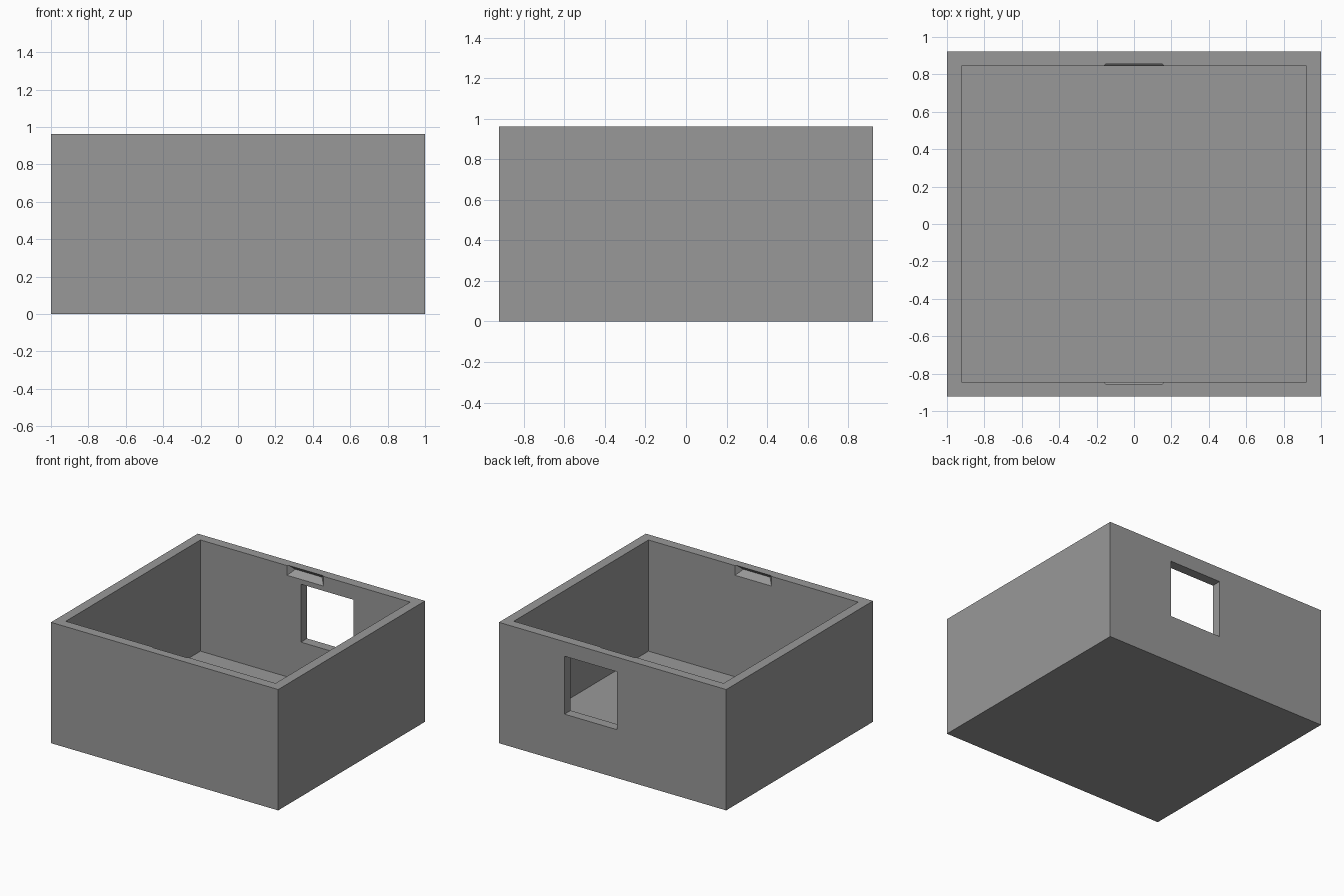
import bpy, bmesh
from mathutils import Vector

if "Cube" in bpy.data.objects:
    bpy.data.objects.remove(bpy.data.objects["Cube"])

# Overall sizes
HX, HY, H, WALL = 1.0, 0.923, 0.9615, 0.077

grey = bpy.data.materials.new("plain grey")
grey.diffuse_color = (0.318, 0.318, 0.318, 1)
grey.use_nodes = True
grey.node_tree.nodes["Principled BSDF"].inputs["Base Color"].default_value = grey.diffuse_color


def make_object(name, bm):
    bmesh.ops.recalc_face_normals(bm, faces=bm.faces)
    mesh = bpy.data.meshes.new(name)
    bm.to_mesh(mesh)
    bm.free()
    mesh.materials.append(grey)
    obj = bpy.data.objects.new(name, mesh)
    bpy.context.collection.objects.link(obj)
    return obj


def box(name, lo, hi):
    lo, hi = Vector(lo), Vector(hi)
    bm = bmesh.new()
    bmesh.ops.create_cube(bm, size=1)
    for v in bm.verts:
        v.co = (lo + hi) / 2 + v.co * (hi - lo)
    return make_object(name, bm)


def groove_cutter(name, y, z, half_len=0.16, r=0.043):
    # Diamond bar with ends tapering at 45 degrees
    bm = bmesh.new()
    for s in (-1, 1):
        for t in (-1, 1):
            bm.verts.new((s * half_len, y, z + t * r))
            bm.verts.new((s * (half_len - r), y + t * r, z))
    bmesh.ops.convex_hull(bm, input=bm.verts)
    return make_object(name, bm)


def cut(target, cutter):
    mod = target.modifiers.new("cut", 'BOOLEAN')
    mod.operation = 'DIFFERENCE'
    mod.solver = 'EXACT'
    mod.object = cutter
    cutter.hide_render = True
    bpy.context.view_layer.objects.active = target
    bpy.ops.object.modifier_apply(modifier=mod.name)
    bpy.data.objects.remove(cutter)


# Open box: outer block with a hollow inside
case = box("open_box", (-HX, -HY, 0), (HX, HY, H))
cut(case, box("cavity", (WALL - HX, WALL - HY, WALL), (HX - WALL, HY - WALL, H + 0.2)))

# Square opening through the back wall
cut(case, box("window", (-0.0385, HY - 0.15, 0.385), (0.423, HY + 0.1, 0.846)))

# Catch grooves just under the rim, front and back
for side in (-1, 1):
    cut(case, groove_cutter("groove", side * (HY - WALL), H + 0.009 - 0.043))
